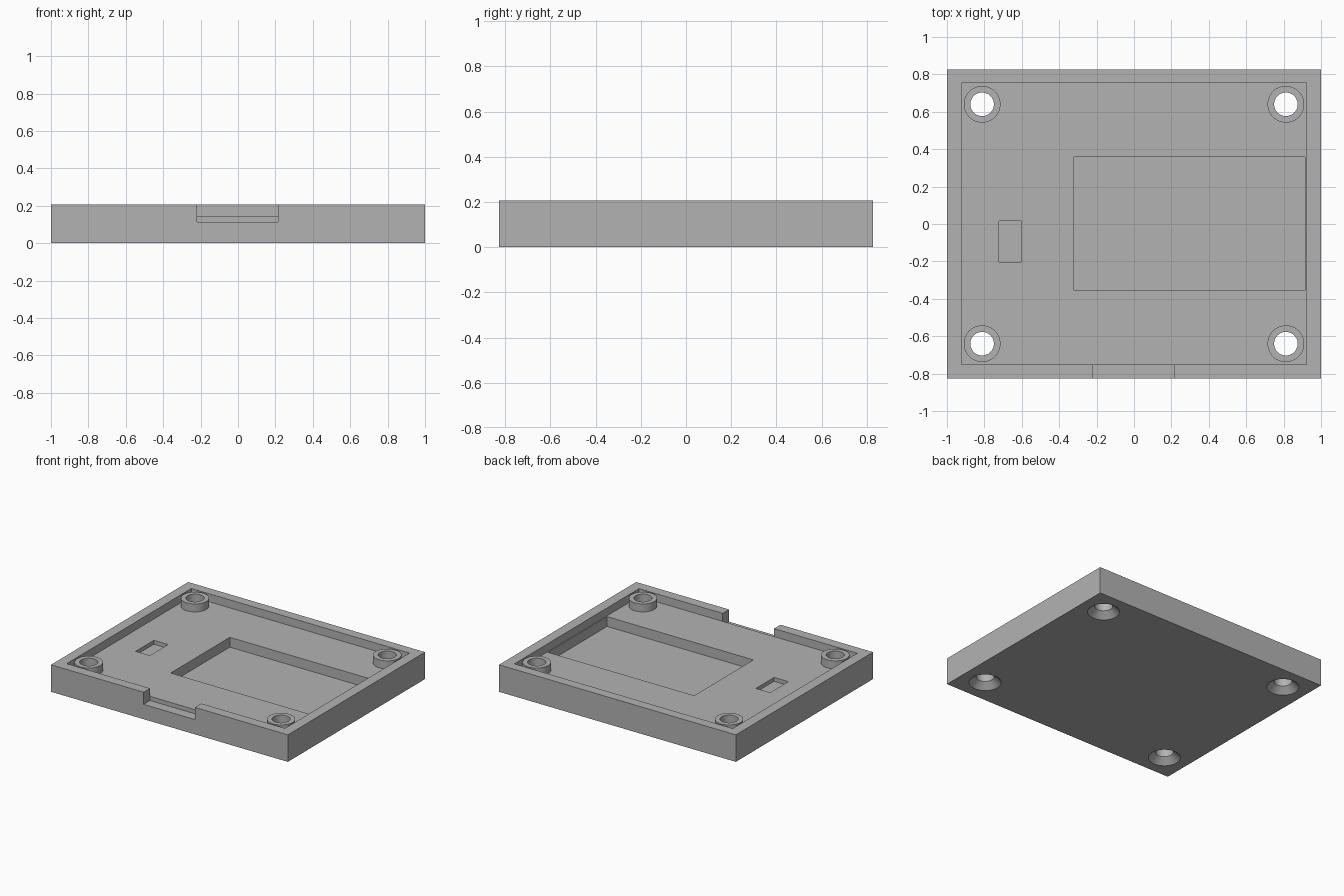
import bpy

cube = bpy.data.objects.get("Cube")
if cube:
    bpy.data.objects.remove(cube, do_unlink=True)

# Main dimensions
HALF_X, HALF_Y, TOP = 1.0, 0.827, 0.206
FLOOR, OVER = 0.145, 0.3
BOSS_X, BOSS_Y, BOSS_R, HOLE_R = 0.812, 0.64, 0.098, 0.063
SINK_R, SINK_DEPTH = 0.112, 0.045

grey = bpy.data.materials.new("plain grey")
grey.diffuse_color = (0.45, 0.45, 0.45, 1)
grey.use_nodes = True
grey.node_tree.nodes["Principled BSDF"].inputs["Base Color"].default_value = (0.45, 0.45, 0.45, 1)


def box(name, x0, x1, y0, y1, z0, z1):
    bpy.ops.mesh.primitive_cube_add(size=1, location=((x0 + x1) / 2, (y0 + y1) / 2, (z0 + z1) / 2))
    ob = bpy.context.object
    ob.name = name
    ob.scale = (x1 - x0, y1 - y0, z1 - z0)
    bpy.ops.object.transform_apply(location=False, rotation=False, scale=True)
    ob.data.materials.append(grey)
    return ob


def cone(name, x, y, z0, z1, r0, r1):
    bpy.ops.mesh.primitive_cone_add(vertices=48, radius1=r0, radius2=r1, depth=z1 - z0,
                                    location=(x, y, (z0 + z1) / 2))
    ob = bpy.context.object
    ob.name = name
    ob.data.materials.append(grey)
    return ob


def combine(target, tool, operation):
    mod = target.modifiers.new(tool.name, "BOOLEAN")
    mod.operation, mod.solver, mod.object = operation, "EXACT", tool
    bpy.context.view_layer.objects.active = target
    bpy.ops.object.modifier_apply(modifier=mod.name)
    bpy.data.objects.remove(tool, do_unlink=True)


# Tray body with its cavity, recesses and front opening
tray = box("tray", -HALF_X, HALF_X, -HALF_Y, HALF_Y, 0, TOP)
cuts = {
    "cavity": (-0.922, 0.922, -0.75, 0.753, FLOOR, OVER),
    "large_recess": (-0.32, 0.915, -0.355, 0.358, 0.07, OVER),
    "small_recess": (-0.722, -0.602, -0.203, 0.017, 0.115, OVER),
    "front_opening": (-0.218, 0.215, -0.95, -0.75, 0.113, OVER),
}
for name, bounds in cuts.items():
    combine(tray, box(name, *bounds), "DIFFERENCE")

# Corner bosses, drilled through and countersunk underneath
for sx in (-1, 1):
    for sy in (-1, 1):
        x, y = sx * BOSS_X, sy * BOSS_Y
        combine(tray, cone("boss", x, y, FLOOR - 0.02, TOP, BOSS_R, BOSS_R), "UNION")
        combine(tray, cone("hole", x, y, -0.1, OVER, HOLE_R, HOLE_R), "DIFFERENCE")
        # The cone continues past the underside and into the hole at a constant slope
        slope = (SINK_R - HOLE_R) / SINK_DEPTH
        extra = 0.02
        combine(tray, cone("countersink", x, y, -extra, SINK_DEPTH + extra,
                           SINK_R + slope * extra, HOLE_R - slope * extra), "DIFFERENCE")

# Smooth round walls, crisp edges
bpy.ops.object.select_all(action="DESELECT")
tray.select_set(True)
bpy.context.view_layer.objects.active = tray
bpy.ops.object.shade_smooth_by_angle()
